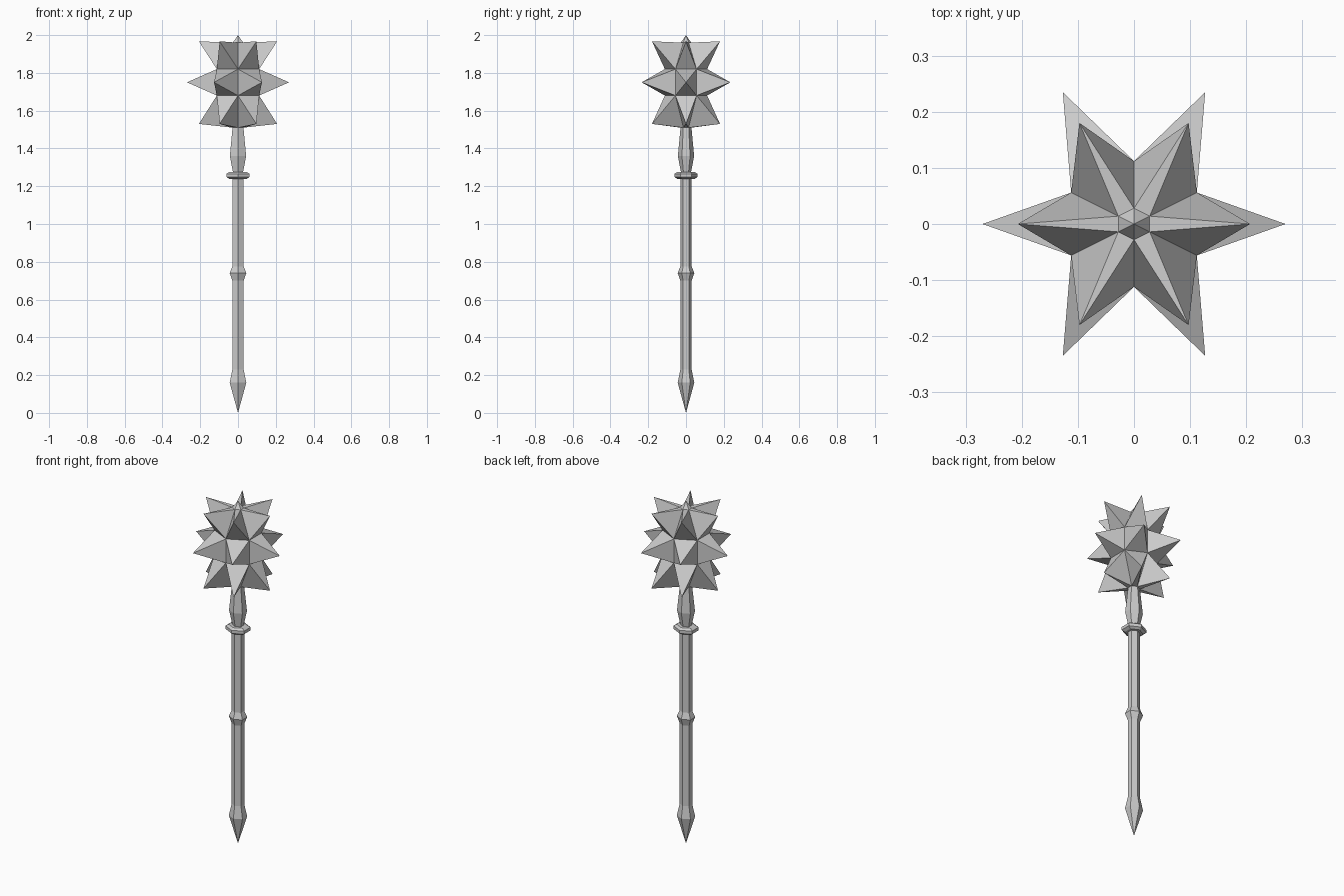
import bpy
import bmesh

cube = bpy.data.objects.get("Cube")
if cube:
    bpy.data.objects.remove(cube, do_unlink=True)

steel = bpy.data.materials.new("grey_steel")
steel.use_nodes = True
GREY = (0.6, 0.6, 0.6, 1)
steel.diffuse_color = GREY
steel.node_tree.nodes["Principled BSDF"].inputs["Base Color"].default_value = GREY

# Six-sided cross-section, slightly wide in x, with an edge facing front
HEX = [(0, -1), (1, -.5), (1, .5), (0, 1), (-1, .5), (-1, -.5)]
# Direction of each side's spike, matching the sides of HEX
SPIKES = [(.47, -.87), (1, 0), (.47, .87), (-.47, .87), (-1, 0), (-.47, -.87)]


def hex_lathe(name, profile, spikes=None):
    """Stack hexagons from (radius, z) pairs; radius 0 makes a point.
    spikes maps a band number to the (reach, z) of its spike tips."""
    bm = bmesh.new()
    rings = []
    for r, z in profile:
        if r == 0:
            rings.append([bm.verts.new((0, 0, z))] * 6)
        else:
            rings.append([bm.verts.new((x * r, y * r, z)) for x, y in HEX])
    for band, (low, high) in enumerate(zip(rings, rings[1:])):
        for i in range(6):
            j = (i + 1) % 6
            corners = list(dict.fromkeys((low[i], low[j], high[j], high[i])))
            if spikes and band in spikes:
                reach, z = spikes[band]
                sx, sy = SPIKES[i]
                tip = bm.verts.new((sx * reach, sy * reach, z))
                for a, b in zip(corners, corners[1:] + corners[:1]):
                    bm.faces.new((a, b, tip))
            else:
                bm.faces.new(corners)
    # Close flat ends
    for ring, radius in ((rings[0], profile[0][0]), (rings[-1], profile[-1][0])):
        if radius:
            bm.faces.new(ring)
    bmesh.ops.recalc_face_normals(bm, faces=bm.faces)
    mesh = bpy.data.meshes.new(name)
    bm.to_mesh(mesh)
    bm.free()
    mesh.materials.append(steel)
    obj = bpy.data.objects.new(name, mesh)
    bpy.context.collection.objects.link(obj)
    return obj


# Handle with pointed pommel and a raised middle band
hex_lathe("handle", [(0, 0), (.044, .16), (.03, .23), (.03, .7),
                     (.044, .74), (.03, .775), (.03, 1.25)])
# Bevelled guard disc
hex_lathe("guard", [(.045, 1.238), (.06, 1.248), (.06, 1.266), (.045, 1.276)])
# Swelling neck under the head
hex_lathe("neck", [(.026, 1.27), (.043, 1.36), (.028, 1.52)])
# Head with three tiers of spikes and a small top point
hex_lathe("spiked_head",
          [(.028, 1.51), (.112, 1.68), (.112, 1.82), (.028, 1.96), (0, 2)],
          {0: (.207, 1.53), 1: (.27, 1.75), 2: (.207, 1.967)})
